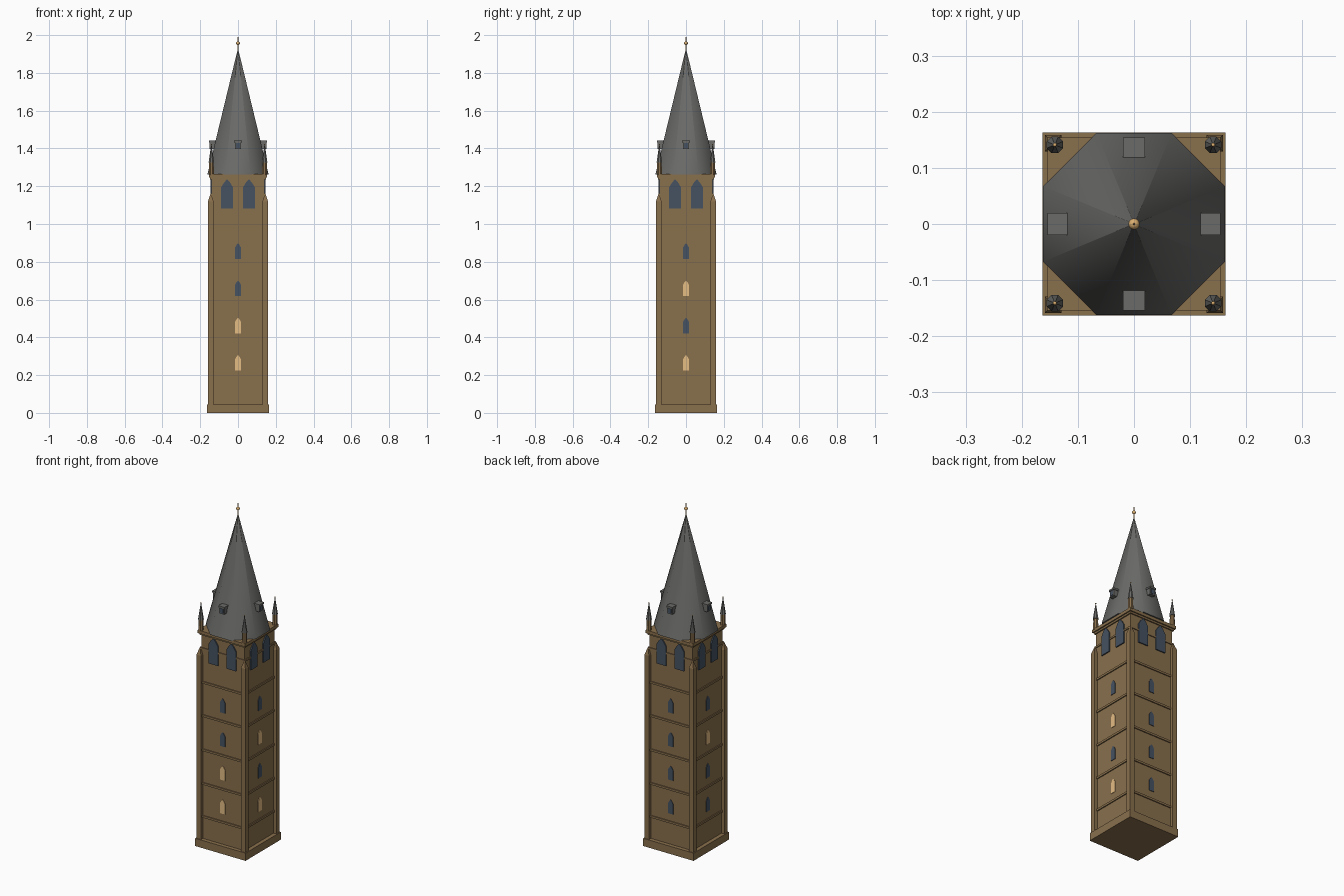
import bpy, math
from mathutils import Matrix

if "Cube" in bpy.data.objects:
    bpy.data.objects.remove(bpy.data.objects["Cube"])


def material(name, color):
    m = bpy.data.materials.new(name)
    m.use_nodes = True
    m.diffuse_color = (*color, 1)
    m.node_tree.nodes["Principled BSDF"].inputs["Base Color"].default_value = (*color, 1)
    return m


STONE = material("brown stone", (0.25, 0.16, 0.073))
SLATE = material("grey slate", (0.145, 0.145, 0.14))
GLASS = material("dark blue glass", (0.06, 0.085, 0.12))
LIT = material("warm lit glass", (0.78, 0.51, 0.23))
GOLD = material("gold", (0.7, 0.42, 0.16))


def mesh_object(name, verts, faces, mat):
    mesh = bpy.data.meshes.new(name)
    mesh.from_pydata(verts, [], faces)
    mesh.materials.append(mat)
    obj = bpy.data.objects.new(name, mesh)
    bpy.context.collection.objects.link(obj)
    return obj


def finish(name, mat):
    obj = bpy.context.object
    obj.name = name
    obj.data.materials.append(mat)
    return obj


def box(name, mat, x, y, z):
    """Box from (low, high) pairs."""
    bpy.ops.mesh.primitive_cube_add(size=1)
    obj = finish(name, mat)
    spans = (x, y, z)
    obj.data.transform(Matrix.Translation([(a + b) / 2 for a, b in spans])
                       @ Matrix.Diagonal([b - a for a, b in spans] + [1]))
    return obj


def block(name, mat, half, low, high):
    return box(name, mat, (-half, half), (-half, half), (low, high))


def cone(name, mat, sides, r1, r2, low, high, x=0, y=0, turn=0, smooth=False):
    bpy.ops.mesh.primitive_cone_add(vertices=sides, radius1=r1, radius2=r2, depth=high - low,
                                    location=(x, y, (low + high) / 2), rotation=(0, 0, turn))
    obj = finish(name, mat)
    if smooth:
        bpy.ops.object.shade_smooth_by_angle(angle=math.radians(50))
    return obj


def ball(name, mat, radius, x, y, z):
    bpy.ops.mesh.primitive_uv_sphere_add(segments=12, ring_count=8, radius=radius, location=(x, y, z))
    bpy.ops.object.shade_smooth()
    return finish(name, mat)


def window(name, mat, x, half, low, shoulder, top, front, back):
    """Pointed window plate on the front wall."""
    outline = [(x - half, low), (x + half, low), (x + half, shoulder),
               (x + half * 0.5, (shoulder + top) / 2 + half * 0.15), (x, top),
               (x - half * 0.5, (shoulder + top) / 2 + half * 0.15), (x - half, shoulder)]
    n = len(outline)
    verts = [(px, y, pz) for y in (-front, -back) for px, pz in outline]
    faces = [tuple(range(n)), tuple(reversed(range(n, 2 * n)))]
    faces += [(i, i + n, (i + 1) % n + n, (i + 1) % n) for i in range(n)]
    return mesh_object(name, verts, faces, mat)


SHAFT = 0.14
CORNERS = [(sx, sy) for sx in (-1, 1) for sy in (-1, 1)]

# Plinth, shaft, belfry band and cornice
block("plinth", STONE, 0.163, 0, 0.045)
block("shaft", STONE, SHAFT, 0.01, 1.25)
block("belfry_band", STONE, 0.145, 1.152, 1.162)
block("cornice_lower", STONE, 0.147, 1.236, 1.246)
block("cornice", STONE, 0.154, 1.246, 1.264)

# String courses between the buttresses
for i, z in enumerate((0.175, 0.368, 0.565, 0.765, 0.96)):
    block(f"string_course_{i + 1}", STONE, 0.146, z - 0.006, z + 0.006)

# Corner buttresses with sloping caps, and roof pinnacles
for i, (sx, sy) in enumerate(CORNERS):
    bx, by = sx * 0.144, sy * 0.144
    half = 0.0145
    box(f"buttress_{i + 1}", STONE, (bx - half, bx + half), (by - half, by + half), (0.04, 1.12))
    cone(f"buttress_cap_{i + 1}", STONE, 4, half * math.sqrt(2), 0, 1.12, 1.165, bx, by, math.pi / 4)
    px, py = sx * 0.141, sy * 0.141
    cone(f"pinnacle_base_{i + 1}", STONE, 8, 0.015, 0.013, 1.26, 1.325, px, py, math.pi / 8)
    cone(f"pinnacle_roof_{i + 1}", SLATE, 8, 0.016, 0.001, 1.325, 1.42, px, py, math.pi / 8)
    ball(f"pinnacle_ball_{i + 1}", GOLD, 0.0035, px, py, 1.421)

# Octagonal spire and finial
cone("spire", SLATE, 8, 0.162 / math.cos(math.pi / 8), 0.001, 1.262, 1.927,
     turn=math.pi / 8, smooth=True)
cone("finial_rod", GOLD, 8, 0.0035, 0.001, 1.915, 2.0)
ball("finial_ball", GOLD, 0.01, 0, 0, 1.957)

# Lit windows on each side, from the lowest floor up: front, right, back, left
LIGHTS = {"front": (1, 1, 0, 0), "right": (1, 0, 1, 0), "back": (0, 0, 0, 0), "left": (0, 0, 1, 0)}

for k, (side, lights) in enumerate(LIGHTS.items()):
    parts = []
    # Narrow floor windows
    for floor, lit in enumerate(lights):
        z = 0.224 + floor * 0.197
        parts.append(window(f"{side}_window_{floor + 1}", LIT if lit else GLASS,
                            0, 0.016, z, z + 0.06, z + 0.083, SHAFT + 0.003, SHAFT - 0.003))
    # Paired belfry openings
    for n, x in enumerate((-0.058, 0.058)):
        parts.append(window(f"{side}_belfry_opening_{n + 1}", GLASS, x, 0.031, 1.083, 1.195, 1.236,
                            SHAFT + 0.0065, SHAFT - 0.002))
    # Dormer with a small dark pane
    parts.append(box(f"{side}_dormer", SLATE, (-0.017, 0.017), (-0.15, -0.11), (1.397, 1.432)))
    parts.append(box(f"{side}_dormer_roof", SLATE, (-0.02, 0.02), (-0.154, -0.11), (1.432, 1.442)))
    parts.append(box(f"{side}_dormer_pane", GLASS, (-0.01, 0.01), (-0.152, -0.148), (1.403, 1.428)))
    for part in parts:
        part.data.transform(Matrix.Rotation(k * math.pi / 2, 4, "Z"))
